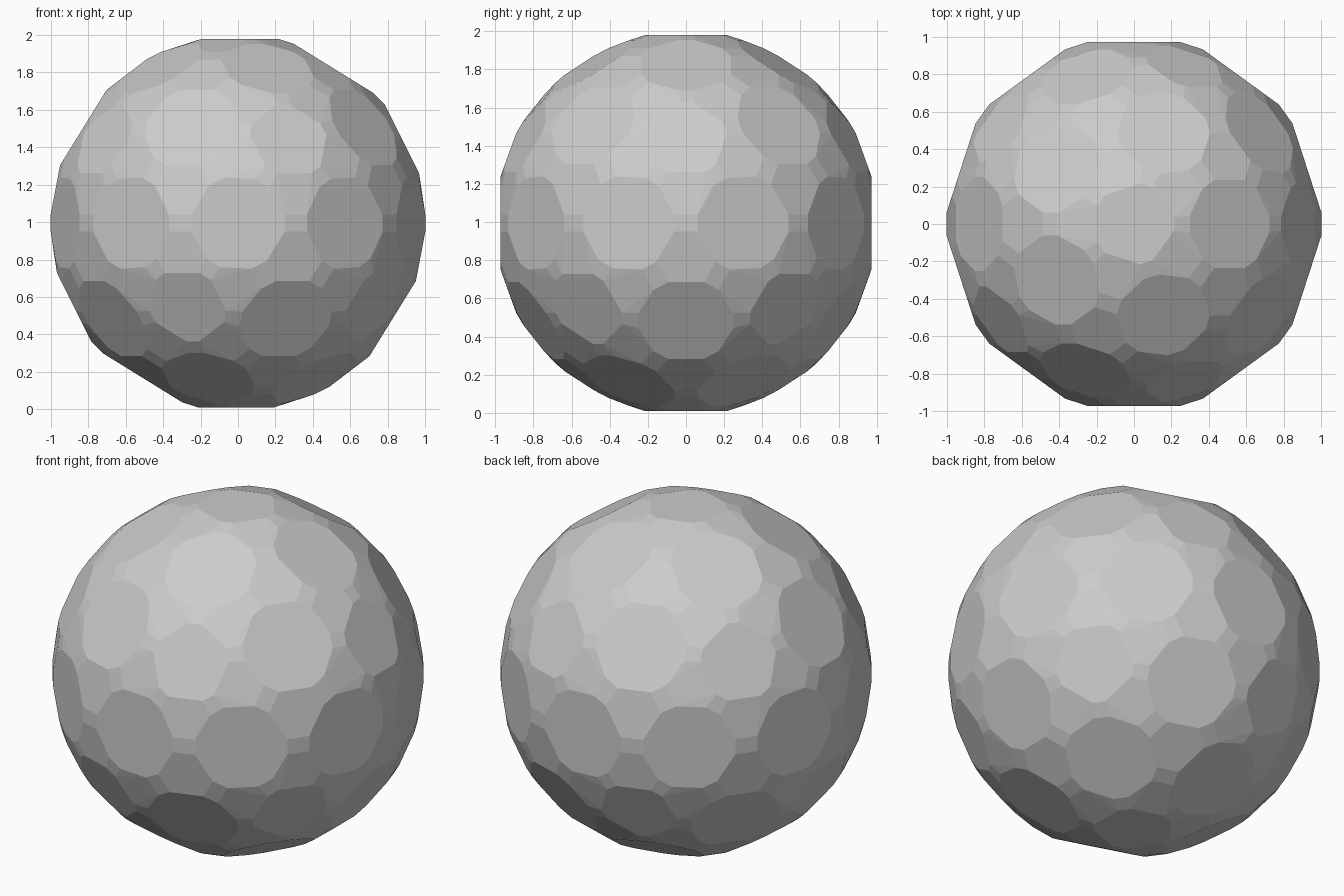
import bpy, bmesh, math
from mathutils import Vector

if "Cube" in bpy.data.objects:
    bpy.data.objects.remove(bpy.data.objects["Cube"])

CENTRE = Vector((0, 0, 0.995))


def polar(elev, azim):
    return Vector((math.cos(elev) * math.cos(azim),
                   math.cos(elev) * math.sin(azim), math.sin(elev)))


# directions of the 12 five-fold facets (icosahedron corners)
lat = math.atan(0.5)
corners = [Vector((0, 0, 1)), Vector((0, 0, -1))]
for k in range(5):
    corners.append(polar(lat, math.radians(72 * k)))
    corners.append(polar(-lat, math.radians(72 * k + 36)))

# directions of the 30 six-fold facets (icosahedron edge middles)
mids = [(a + b).normalized() for i, a in enumerate(corners)
        for b in corners[:i] if a.dot(b) > 0.4]
everything = corners + mids

bm = bmesh.new()


def add_facet(n, height, reach, half_edge):
    """Flat round-ish facet with one short side towards every neighbour."""
    for m in everything:
        if 0.78 < n.dot(m) < 0.99:
            t = (m - n * n.dot(m)).normalized()
            s = n.cross(t)
            for sign in (-1, 1):
                bm.verts.new(n * height + t * reach + s * half_edge * sign + CENTRE)


for n in corners:
    add_facet(n, 0.985, 0.215, 0.035)
for n in mids:
    add_facet(n, 0.972, 0.25, 0.045)

# skin the facets, then merge the coplanar triangles
res = bmesh.ops.convex_hull(bm, input=bm.verts[:])
junk = [v for v in bm.verts if not v.link_faces]
bmesh.ops.delete(bm, geom=junk, context='VERTS')
bmesh.ops.dissolve_limit(bm, angle_limit=math.radians(1), verts=bm.verts[:],
                         edges=bm.edges[:])
bmesh.ops.recalc_face_normals(bm, faces=bm.faces[:])

mesh = bpy.data.meshes.new("faceted_ball")
bm.to_mesh(mesh)
bm.free()
ball = bpy.data.objects.new("faceted_ball", mesh)
bpy.context.collection.objects.link(ball)
